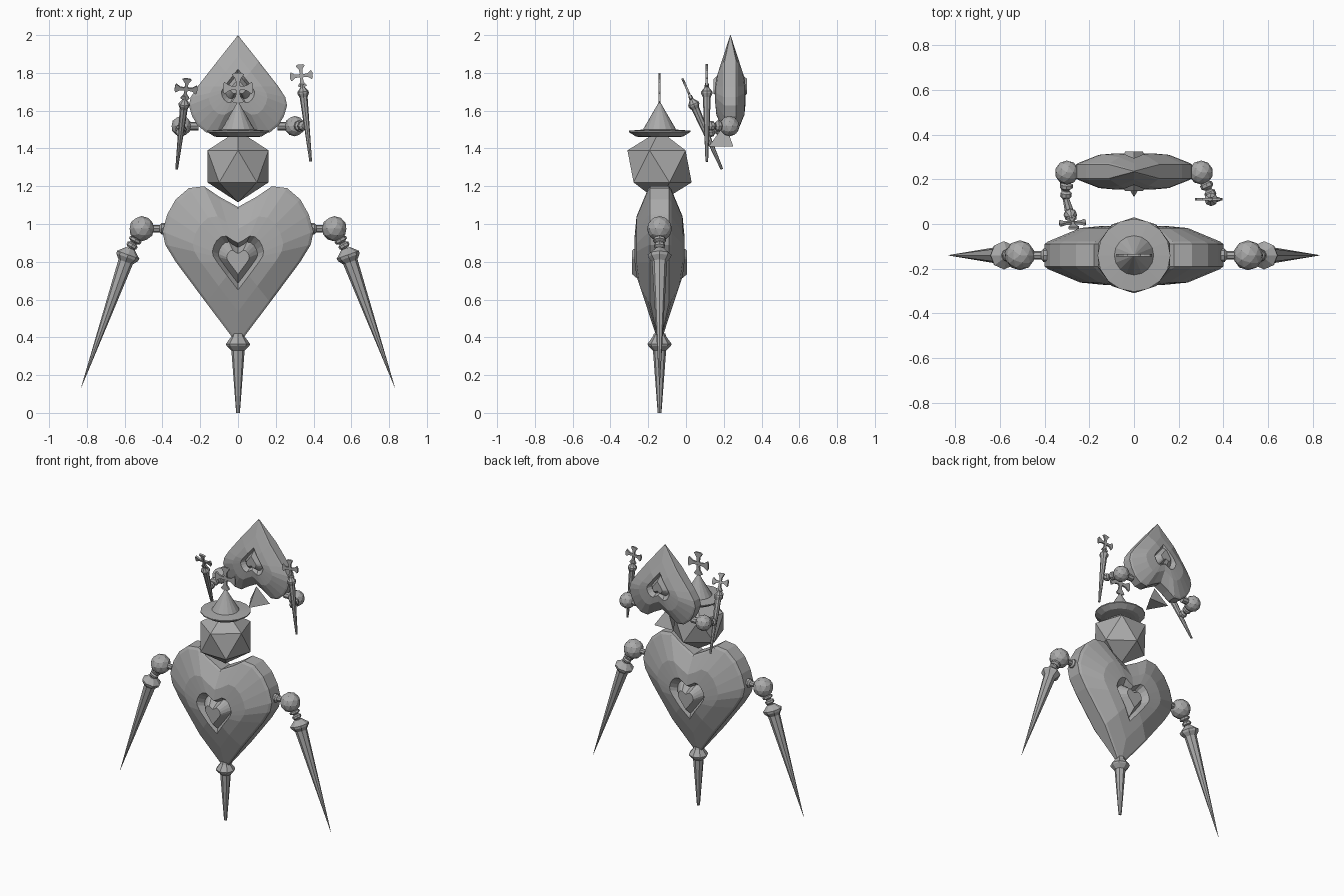
import bpy, bmesh, math
from mathutils import Vector, Matrix

if "Cube" in bpy.data.objects:
    bpy.data.objects.remove(bpy.data.objects["Cube"])

GREY = (0.4, 0.4, 0.4, 1)
mat = bpy.data.materials.new("stone grey")
mat.use_nodes = True
mat.diffuse_color = GREY
mat.node_tree.nodes["Principled BSDF"].inputs["Base Color"].default_value = GREY

BODY_Y, SPADE_Y = -0.14, 0.235


def finish(name, bm, matrix=Matrix()):
    bmesh.ops.transform(bm, matrix=matrix, verts=bm.verts)
    bmesh.ops.recalc_face_normals(bm, faces=bm.faces)
    mesh = bpy.data.meshes.new(name)
    bm.to_mesh(mesh)
    bm.free()
    mesh.materials.append(mat)
    obj = bpy.data.objects.new(name, mesh)
    bpy.context.scene.collection.objects.link(obj)
    return obj


def bridge(bm, a, b):
    n = len(a)
    for i in range(n):
        j = (i + 1) % n
        bm.faces.new((a[i], a[j], b[j], b[i]))


def frame(start, axis):
    """Local +z follows the axis, local x stays close to world x."""
    z = Vector(axis).normalized()
    y = z.cross(Vector((1, 0, 0)))
    y = y.normalized() if y.length > 0.01 else Vector((0, 1, 0))
    x = y.cross(z)
    return Matrix.Translation(start) @ Matrix((x, y, z)).transposed().to_4x4()


def lathe(name, profile, start, axis=(0, 0, 1), sides=8):
    """Turned part: profile is a list of (radius, distance along axis)."""
    bm = bmesh.new()
    rings = []
    for r, t in profile:
        r = max(r, 0.0008)
        rings.append([bm.verts.new((r * math.cos(k * math.tau / sides),
                                    r * math.sin(k * math.tau / sides), t))
                      for k in range(sides)])
    for a, b in zip(rings, rings[1:]):
        bridge(bm, a, b)
    bm.faces.new(rings[0])
    bm.faces.new(rings[-1])
    return finish(name, bm, frame(start, axis))


def ball(name, centre, radius, detail=2, turn=0):
    bm = bmesh.new()
    bmesh.ops.create_icosphere(bm, subdivisions=detail, radius=radius)
    return finish(name, bm, Matrix.Translation(centre) @ Matrix.Rotation(turn, 4, 'Z'))


def heart(name, matrix):
    """Faceted heart of nested outlines, with a groove and a raised centre."""
    half = [(0.1, 1.145), (0.18, 1.2), (0.26, 1.19), (0.33, 1.13), (0.375, 1.05),
            (0.4, 0.96), (0.385, 0.89), (0.33, 0.8), (0.17, 0.585)]
    outline = [(0, 1.09)] + half + [(0, 0.36)] + [(-x, z) for x, z in reversed(half)]
    layers = [(1, 0.05), (0.96, 0.062), (0.6, 0.122), (0.34, 0.132),
              (0.26, 0.088), (0.15, 0.145)]
    bm = bmesh.new()
    edges = []
    for side in (-1, 1):
        rings = []
        for s, d in layers:
            ring = []
            for x, z in outline:
                zz = 0.8 + (z - 0.8) * s
                depth = d if s < 0.2 else min(d, 0.002 + (zz - 0.36) * 0.33)
                ring.append(bm.verts.new((x * s, side * depth, zz)))
            rings.append(ring)
        for a, b in zip(rings, rings[1:]):
            bridge(bm, a, b)
        bm.faces.new(rings[-1])
        edges.append(rings[0])
    bridge(bm, *edges)
    return finish(name, bm, matrix)


def cross(name, centre, axis, size):
    """Four flared arms around a small hub, in the plane of x and the axis."""
    bm = bmesh.new()
    arm = [(0.1, 0.1), (0.16, 0.55), (0.4, 0.9), (0.22, 1.0)]
    for k in range(4):
        turn = Matrix.Rotation(k * math.pi / 2, 3, 'Y')
        pts = [(-w, t) for w, t in arm] + [(w, t) for w, t in reversed(arm)]
        faces = [[bm.verts.new(turn @ Vector((x * size, y, z * size))) for x, z in pts]
                 for y in (-0.006, 0.006)]
        bridge(bm, *faces)
        for f in faces:
            bm.faces.new(f)
    hub = Matrix.Diagonal((size * 0.36, 0.01, size * 0.36, 1))
    bmesh.ops.create_cube(bm, size=1, matrix=hub)
    return finish(name, bm, frame(centre, axis))


# Heart body and its lower spike
heart("heart_body", Matrix.Translation((0, BODY_Y, 0)))
lathe("bottom_spike", [(0.03, 0), (0.035, 0.015), (0.064, 0.055), (0.06, 0.065),
                       (0.035, 0.09), (0.01, 0.42)], (0, BODY_Y, 0.42), (0, 0, -1))

# Head, hat and hat cross
ball("head", (0, BODY_Y, 1.305), 0.19, 1, -math.pi / 2)
lathe("hat", [(0.1, 0), (0.125, 0.003), (0.163, 0.027), (0.163, 0.034),
              (0.088, 0.04), (0, 0.19)], (0, BODY_Y, 1.46), sides=16)
cross("hat_cross", (0, BODY_Y, 1.72), (0, 0, 1), 0.08)

# Spade behind the head, with a three-sided stem
heart("spade_body", Matrix.Translation((0, SPADE_Y, 2.223))
      @ Matrix.Diagonal((0.65, 0.61, -0.62, 1)))
stem = lathe("spade_stem", [(0.087, 0), (0, 0.12)], (0, 0.207, 1.41), sides=3)
stem.data.transform(Matrix.Translation((0, 0.207, 0)) @ Matrix.Rotation(-math.pi / 2, 4, 'Z')
                    @ Matrix.Translation((0, -0.207, 0)))

BEADS = [(0.02, 0), (0.022, 0.12), (0.034, 0.2), (0.034, 0.38), (0.018, 0.5),
         (0.018, 0.55), (0.03, 0.65), (0.03, 0.85), (0.016, 1)]


def beads(name, start, end, size=1):
    axis = Vector(end) - Vector(start)
    lathe(name, [(r * size, t * axis.length) for r, t in BEADS], start, axis)


# Legs on both sides of the heart
for side, s in (("left", 1), ("right", -1)):
    hip = Vector((s * 0.51, BODY_Y, 0.975))
    top = Vector((s * 0.57, BODY_Y, 0.87))
    tip = Vector((s * 0.83, BODY_Y, 0.135))
    lathe(side + "_hip_peg", [(0.03, 0), (0.03, 0.035), (0.019, 0.045), (0.019, 0.08),
                              (0.028, 0.09), (0.028, 0.1)],
          (s * 0.37, BODY_Y, 0.975), (s, 0, 0))
    ball(side + "_hip_ball", hip, 0.067)
    beads(side + "_leg_joint", hip.lerp(top, 0.4), top)
    axis = tip - top
    lathe(side + "_leg_spike", [(0.025, 0), (0.035, 0.01), (0.063, 0.035), (0.06, 0.05),
                                (0.04, 0.075), (0, axis.length)], top, axis)

# Arms of the spade, each holding a wand topped by a cross
arms = {"left": (1, (0.35, 0.115, 1.52), (0.385, 0.11, 1.33), (0.335, 0.11, 1.785)),
        "right": (-1, (-0.305, 0.11, 1.48), (-0.325, 0.19, 1.29), (-0.275, 0.005, 1.715))}
for side, (s, hand, tip, top) in arms.items():
    shoulder = Vector((s * 0.3, 0.23, 1.518))
    hand, tip, top = Vector(hand), Vector(tip), Vector(top)
    axis = tip - top
    n = axis.length
    lathe(side + "_shoulder_peg", [(0.022, 0), (0.022, 0.06)],
          (s * 0.21, 0.23, 1.518), (s, 0, 0))
    ball(side + "_shoulder_ball", shoulder, 0.054)
    beads(side + "_arm_joint", shoulder.lerp(hand, 0.3), hand, 0.85)
    lathe(side + "_wand", [(0.01, 0.04), (0.012, 0.062), (0.03, 0.085), (0.03, 0.095),
                           (0.021, 0.115), (0.007, n)], top, axis)
    cross(side + "_wand_cross", top, -axis, 0.06)
